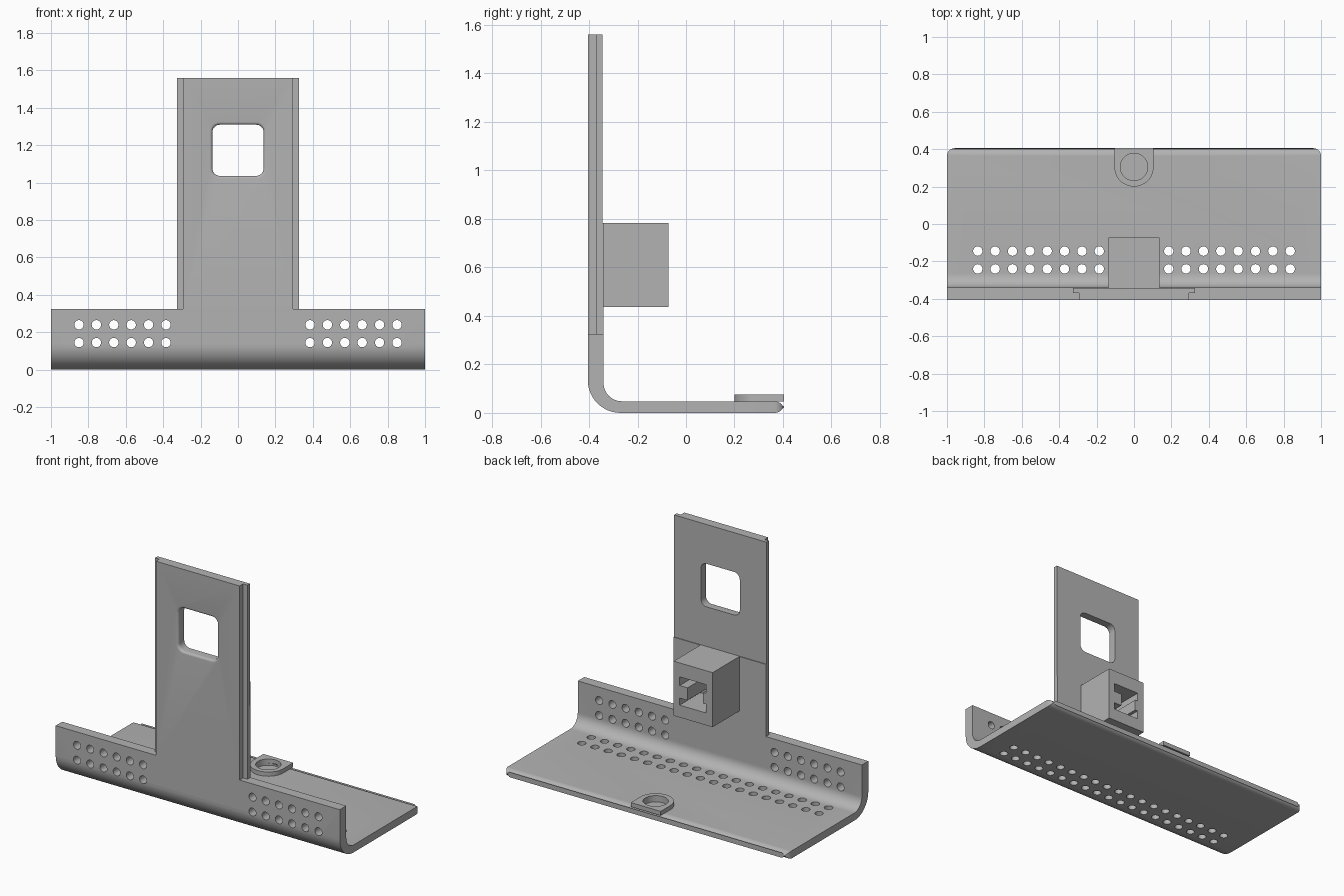
import bpy, bmesh
from math import sin, cos, pi, radians
from mathutils import Vector, Matrix

if "Cube" in bpy.data.objects:
    bpy.data.objects.remove(bpy.data.objects["Cube"], do_unlink=True)

grey = bpy.data.materials.new("plain grey")
grey.use_nodes = True
grey.diffuse_color = (0.45, 0.45, 0.45, 1)
grey.node_tree.nodes["Principled BSDF"].inputs["Base Color"].default_value = (0.45, 0.45, 0.45, 1)

PLACE = {"x": lambda u, v, d: (d, u, v),
         "y": lambda u, v, d: (u, d, v),
         "z": lambda u, v, d: (u, v, d)}


def arc(cx, cy, r, a0, a1, n=12):
    return [(cx + r * cos(radians(a0 + (a1 - a0) * i / n)),
             cy + r * sin(radians(a0 + (a1 - a0) * i / n))) for i in range(n + 1)]


def rect(u0, u1, v0, v1):
    return [(u0, v0), (u1, v0), (u1, v1), (u0, v1)]


def rounded(cx, cy, h, r):
    k = h - r
    pts = []
    for i, (sx, sy) in enumerate([(1, 1), (-1, 1), (-1, -1), (1, -1)]):
        pts += arc(cx + sx * k, cy + sy * k, r, 90 * i, 90 * i + 90, 6)
    return pts


def loft(name, axis, sections):
    """Solid skinned through (outline, depth) sections along an axis."""
    bm = bmesh.new()
    loops = [[bm.verts.new(PLACE[axis](u, v, d)) for u, v in pts] for pts, d in sections]
    n = len(loops[0])
    for a, b in zip(loops, loops[1:]):
        for i in range(n):
            j = (i + 1) % n
            bm.faces.new((a[i], a[j], b[j], b[i]))
    bm.faces.new(loops[0])
    bm.faces.new(loops[-1])
    return finish(name, bm)


def prism(name, axis, pts, d0, d1):
    return loft(name, axis, [(pts, d0), (pts, d1)])


def finish(name, bm):
    bmesh.ops.recalc_face_normals(bm, faces=bm.faces[:])
    mesh = bpy.data.meshes.new(name)
    bm.to_mesh(mesh)
    bm.free()
    ob = bpy.data.objects.new(name, mesh)
    bpy.context.scene.collection.objects.link(ob)
    mesh.materials.append(grey)
    return ob


def drills(name, centres, radius, depth, rot):
    bm = bmesh.new()
    for c in centres:
        bmesh.ops.create_cone(bm, cap_ends=True, segments=24, radius1=radius, radius2=radius,
                              depth=depth, matrix=Matrix.Translation(c) @ rot)
    return finish(name, bm)


def cut(ob, cutter):
    cutter.hide_render = True
    mod = ob.modifiers.new("cut", "BOOLEAN")
    mod.operation, mod.solver, mod.object = "DIFFERENCE", "EXACT", cutter
    bpy.context.view_layer.objects.active = ob
    bpy.ops.object.modifier_apply(modifier=mod.name)
    bpy.data.objects.remove(cutter, do_unlink=True)


# Bent base plate with a low front flange
front, back, flange_y, plate_z, flange_z = -0.405, 0.405, -0.34, 0.048, 0.325
profile = ([(back, 0), (back, plate_z)]
           + arc(-0.265, plate_z + 0.075, 0.075, 270, 180)
           + [(flange_y, flange_z), (front, flange_z)]
           + arc(front + 0.135, 0.135, 0.135, 180, 270))
base = prism("bent_base", "x", profile, -1, 1)

# Rounded back corners
bm = bmesh.new()
bm.from_mesh(base.data)
corners = [e for e in bm.edges
           if all(abs(v.co.x) > 0.99 and v.co.y > back - 0.001 for v in e.verts)]
bmesh.ops.bevel(bm, geom=corners, offset=0.04, segments=8, profile=0.5, affect="EDGES")
bm.to_mesh(base.data)
bm.free()

# Rows of round holes in the plate and the flange
plate_holes = [Vector((0.0928 * i, y, 0)) for i in range(-9, 10) for y in (-0.145, -0.24)]
flange_holes = [Vector((s * (0.385 + 0.093 * i), front, z))
                for s in (-1, 1) for i in range(6) for z in (0.24, 0.145)]
cut(base, drills("plate_drills", plate_holes, 0.025, 0.3, Matrix.Identity(4)))
cut(base, drills("flange_drills", flange_holes, 0.025, 0.22, Matrix.Rotation(pi / 2, 4, "X")))

# Upright tab with a narrower front layer
tab_back, step_y = -0.345, -0.37
half = [(0.295, front), (0.295, step_y), (0.325, step_y), (0.325, tab_back)]
outline = half + [(-x, y) for x, y in reversed(half)]
tab = prism("upright_tab", "z", outline, flange_z, 1.56)

# Rounded window with a soft front edge
sections = [(rounded(0, 1.173, 0.152, 0.055), front - 0.02)]
for i in range(6):
    a = pi / 2 * i / 5
    flare = 0.015 * (1 - sin(a))
    sections.append((rounded(0, 1.173, 0.137 + flare, 0.04 + flare), front + 0.015 * (1 - cos(a))))
sections.append((rounded(0, 1.173, 0.137, 0.04), -0.3))
cut(tab, loft("window_cutter", "y", sections))

# Thin backing on the lower tab
backing = prism("tab_backing", "z", rect(-0.325, 0.325, tab_back, flange_y), flange_z, 0.784)

# Socket block with a keyed opening facing the back
socket = prism("socket_block", "y", rect(-0.137, 0.137, 0.437, 0.784), flange_y, -0.072)
opening = [(-0.09, 0.515), (0.095, 0.515), (0.095, 0.56), (0.04, 0.56), (0.04, 0.64),
           (0.095, 0.64), (0.095, 0.695), (-0.09, 0.695), (-0.09, 0.64), (-0.07, 0.64),
           (-0.07, 0.57), (-0.09, 0.57)]
cut(socket, prism("socket_cutter", "y", opening, -0.28, 0))

# Screw boss with a blind hole
boss_y = 0.305
u_shape = [(0.105, back), (-0.105, back)] + arc(0, boss_y, 0.105, 180, 360, 24)
boss = prism("screw_boss", "z", u_shape, plate_z, 0.075)
for ob in (boss, base):
    cut(ob, prism("boss_drill", "z", arc(0, boss_y, 0.073, 0, 350, 35), 0.035, 0.2))

# Smooth rounded surfaces, keep edges sharp
bpy.ops.object.select_all(action="DESELECT")
for ob in (base, tab, backing, socket, boss):
    ob.select_set(True)
bpy.context.view_layer.objects.active = base
bpy.ops.object.shade_smooth_by_angle()
